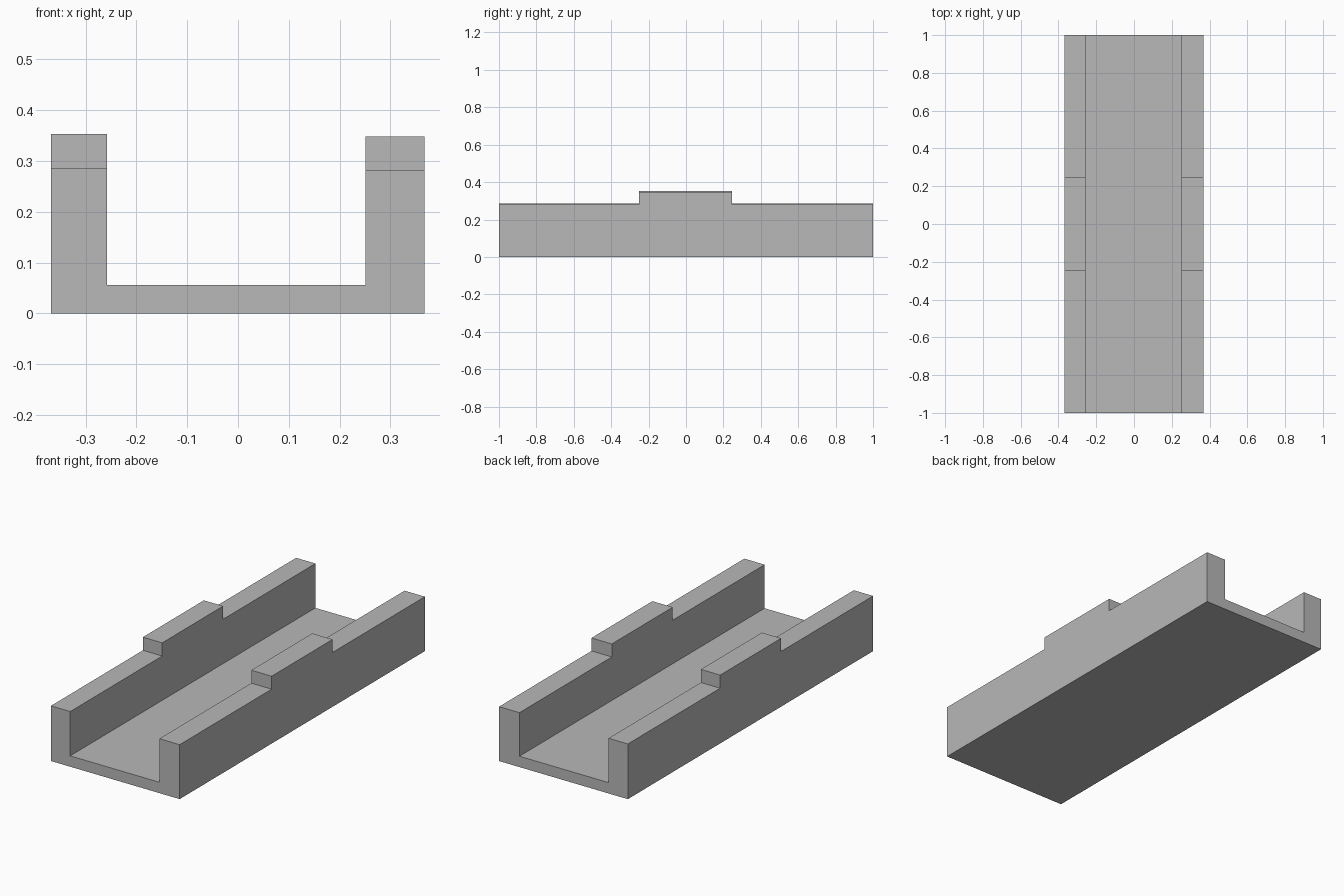
import bpy
import bmesh
from mathutils import Vector

cube = bpy.data.objects.get("Cube")
if cube:
    bpy.data.objects.remove(cube, do_unlink=True)

grey = bpy.data.materials.new("plain grey")
grey.use_nodes = True
colour = (0.48, 0.48, 0.48, 1)
grey.diffuse_color = colour
grey.node_tree.nodes["Principled BSDF"].inputs["Base Color"].default_value = colour

# Channel cross-section: floor with a slightly uneven wall on each side
PROFILE = [(-0.368, 0), (0.367, 0), (0.367, 0.281), (0.251, 0.281),
           (0.251, 0.056), (-0.258, 0.056), (-0.258, 0.285), (-0.368, 0.285)]
PAD_FRONT, PAD_BACK = -0.25, 0.247

bm = bmesh.new()
section = bm.faces.new([bm.verts.new((x, -1, z)) for x, z in PROFILE])
swept = bmesh.ops.extrude_face_region(bm, geom=[section], use_keep_orig=True)
bmesh.ops.translate(bm, vec=(0, 2, 0),
                    verts=[g for g in swept["geom"] if isinstance(g, bmesh.types.BMVert)])
bmesh.ops.recalc_face_normals(bm, faces=bm.faces)

# Mark out the middle stretch of the walls
for y in (PAD_FRONT, PAD_BACK):
    bmesh.ops.bisect_plane(bm, geom=bm.verts[:] + bm.edges[:] + bm.faces[:],
                           plane_co=(0, y, 0), plane_no=(0, 1, 0))

# Raise a pad from the middle of each wall top
for side, height in ((-1, 0.068), (1, 0.067)):
    bm.normal_update()
    tops = []
    for f in bm.faces:
        c = f.calc_center_median()
        if f.normal.z > 0.9 and c.z > 0.2 and c.x * side > 0 and PAD_FRONT < c.y < PAD_BACK:
            tops.append(f)
    raised = bmesh.ops.extrude_face_region(bm, geom=tops)
    bmesh.ops.translate(bm, vec=Vector((0, 0, height)),
                        verts=[g for g in raised["geom"] if isinstance(g, bmesh.types.BMVert)])

# Merge the flat faces back into clean panels
bmesh.ops.dissolve_limit(bm, angle_limit=0.01, verts=bm.verts, edges=bm.edges)
bmesh.ops.recalc_face_normals(bm, faces=bm.faces)

mesh = bpy.data.meshes.new("channel_body")
bm.to_mesh(mesh)
bm.free()
mesh.materials.append(grey)
body = bpy.data.objects.new("channel_body", mesh)
bpy.context.collection.objects.link(body)
